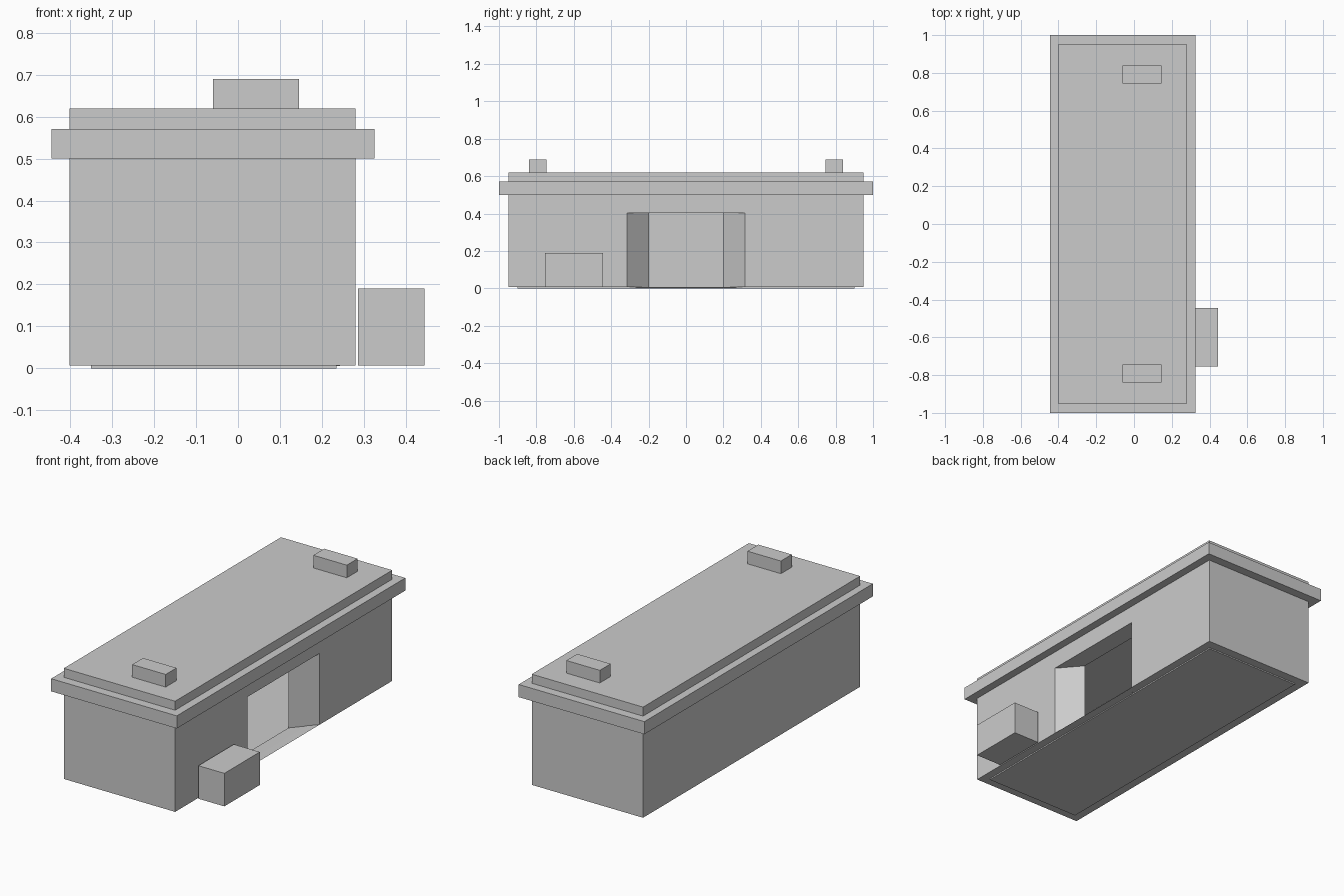
import bpy, bmesh

if "Cube" in bpy.data.objects:
    bpy.data.objects.remove(bpy.data.objects["Cube"])


def finish(name, bm):
    mesh = bpy.data.meshes.new(name)
    bm.to_mesh(mesh)
    bm.free()
    obj = bpy.data.objects.new(name, mesh)
    bpy.context.collection.objects.link(obj)
    return obj


def box(name, x, y, z):
    bm = bmesh.new()
    bmesh.ops.create_cube(bm, size=1)
    for v in bm.verts:
        v.co = [(r[0] + r[1]) / 2 + c * (r[1] - r[0]) for r, c in zip((x, y, z), v.co)]
    return finish(name, bm)


# Hollow building shell: stacked rectangular rings (x min, x max, half depth, z)
rings = [
    (-0.35, 0.235, 0.90, 0.0),      # foundation
    (-0.35, 0.235, 0.90, 0.007),
    (-0.402, 0.28, 0.95, 0.007),    # walls
    (-0.402, 0.28, 0.95, 0.50),
    (-0.445, 0.325, 1.0, 0.50),     # cornice
    (-0.445, 0.325, 1.0, 0.57),
    (-0.402, 0.28, 0.95, 0.57),     # roof slab
    (-0.402, 0.28, 0.95, 0.62),
]
bm = bmesh.new()
loops = [[bm.verts.new(p) for p in ((x0, -y, z), (x1, -y, z), (x1, y, z), (x0, y, z))]
         for x0, x1, y, z in rings]


def door_loop(x, half, bottom, top):
    return [bm.verts.new((x, y, z)) for y, z in
            ((-half, bottom), (-half, top), (half, top), (half, bottom))]


# Doorway with splayed jambs opening into the hollow interior
outer = door_loop(0.28, 0.315, 0.007, 0.402)
inner = door_loop(0.17, 0.198, 0.004, 0.406)

for k, (a, b) in enumerate(zip(loops, loops[1:])):
    for i in range(4):
        j = (i + 1) % 4
        if k == 2 and i == 1:
            bm.faces.new([a[i], *outer, a[j], b[j], b[i]])
        else:
            bm.faces.new((a[i], a[j], b[j], b[i]))
bm.faces.new(loops[0][::-1])
bm.faces.new(loops[-1])
for i in range(4):
    j = (i + 1) % 4
    bm.faces.new((outer[i], inner[i], inner[j], outer[j]))
finish("building_shell", bm)

# Rooftop vents, one at each end
for side, label in ((-1, "front"), (1, "back")):
    box(label + "_roof_vent", (-0.06, 0.145),
        sorted((side * 0.745, side * 0.84)), (0.62, 0.69))

# Crate beside the doorway
box("side_crate", (0.286, 0.445), (-0.755, -0.445), (0.007, 0.19))
